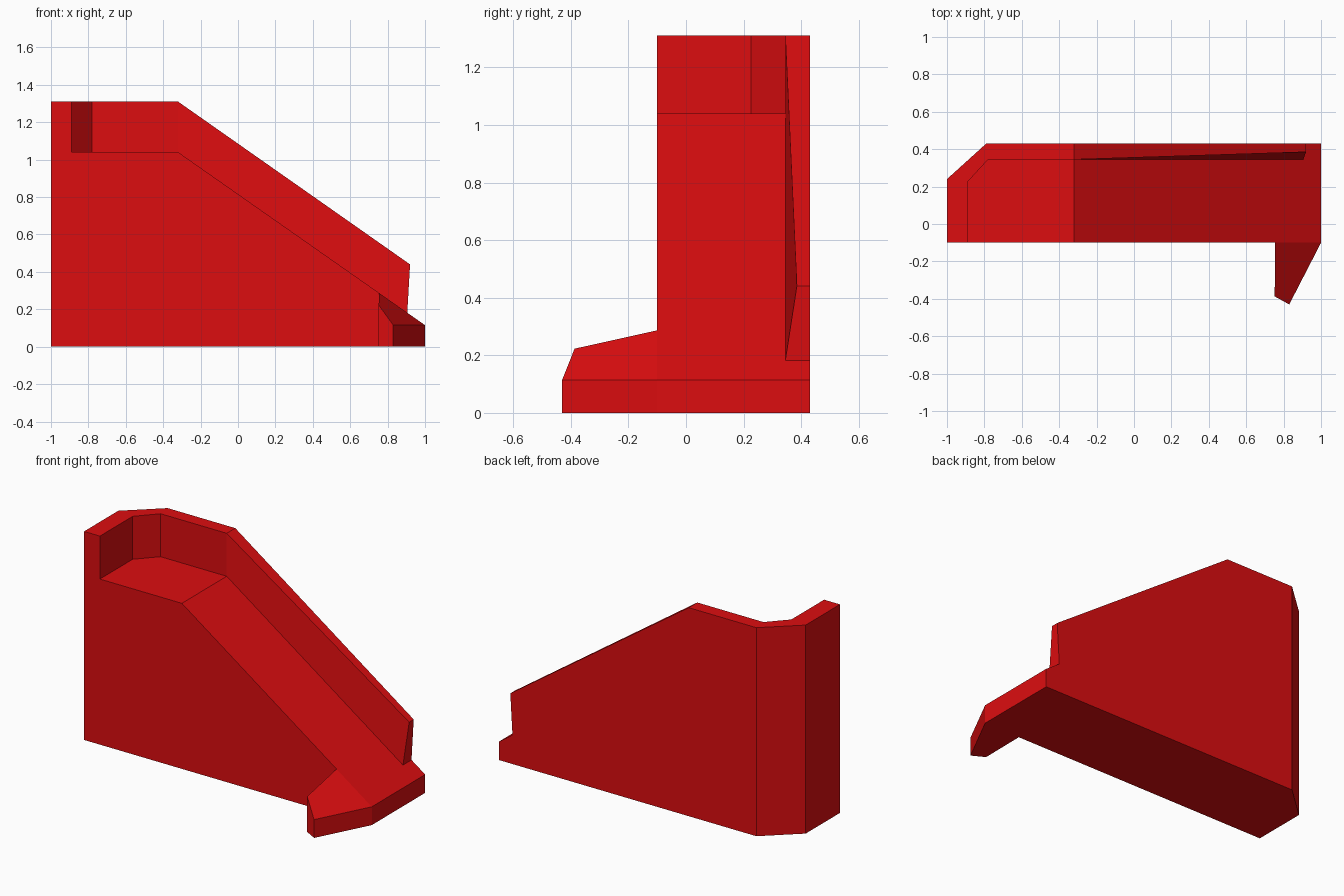
import bpy
import bmesh

cube = bpy.data.objects.get("Cube")
if cube:
    bpy.data.objects.remove(cube, do_unlink=True)

red = bpy.data.materials.new("bright_red")
red.use_nodes = True
red.diffuse_color = (0.72, 0.004, 0.005, 1)
red.node_tree.nodes["Principled BSDF"].inputs["Base Color"].default_value = red.diffuse_color

FRONT, BACK, INNER = -0.1, 0.43, 0.345
DECK, TOP, LIP = 1.04, 1.31, 0.115
KNEE, END = -0.32, 0.905


def ramp(x):
    """Height of the sloping deck at x."""
    return DECK + (LIP - DECK) * (x - KNEE) / (1 - KNEE)


def finish(name, bm):
    bmesh.ops.recalc_face_normals(bm, faces=bm.faces[:])
    mesh = bpy.data.meshes.new(name)
    bm.to_mesh(mesh)
    bm.free()
    mesh.materials.append(red)
    obj = bpy.data.objects.new(name, mesh)
    bpy.context.collection.objects.link(obj)
    return obj


# Slide body with its raised wall, as one closed shell
bm = bmesh.new()


def row(points):
    return [bm.verts.new(p) for p in points]


inner_path = [(-0.89, FRONT), (-0.89, 0.225), (-0.78, INNER), (KNEE, INNER)]
outer_path = [(-1, FRONT), (-1, 0.24), (-0.79, BACK), (KNEE, BACK)]
foot_line = row([(x, y, DECK) for x, y in inner_path] + [(END, INNER, ramp(END))])
inner_top = row([(x, y, TOP) for x, y in inner_path] + [(0.92, 0.385, 0.44)])
outer_top = row([(x, y, TOP) for x, y in outer_path] + [(0.92, BACK, 0.44)])
ground = row([(x, y, 0) for x, y in outer_path[:3]] + [(1, BACK, 0), (1, FRONT, 0)])
knee, lip_front, lip_back, wall_end = row([
    (KNEE, FRONT, DECK), (1, FRONT, LIP), (1, BACK, LIP), (END, BACK, ramp(END))])

# Inner side and rim of the wall
for lower, upper in ((foot_line, inner_top), (inner_top, outer_top)):
    for i in range(4):
        bm.faces.new((lower[i], lower[i + 1], upper[i + 1], upper[i]))

# Left-hand end and cut corner
for i in range(2):
    bm.faces.new((ground[i], ground[i + 1], outer_top[i + 1], outer_top[i]))

# Back, wall end, front, platform, ramp, lip and underside
bm.faces.new([ground[2]] + outer_top[2:] + [wall_end, lip_back, ground[3]])
bm.faces.new((foot_line[4], inner_top[4], outer_top[4], wall_end))
bm.faces.new((ground[0], outer_top[0], inner_top[0], foot_line[0],
              knee, lip_front, ground[4]))
bm.faces.new(foot_line[:4] + [knee])
bm.faces.new((knee, foot_line[3], foot_line[4], wall_end, lip_back, lip_front))
bm.faces.new((ground[4], lip_front, lip_back, ground[3]))
bm.faces.new(ground)
finish("slide_body", bm)

# Flared spur at the bottom of the ramp
bm = bmesh.new()
plan = [(1, FRONT, LIP), (0.83, -0.43, LIP), (0.752, -0.387, 0.223), (0.755, FRONT, ramp(0.755))]
base = row([(x, y, 0) for x, y, z in plan])
crown = row(plan)
for i in range(4):
    j = (i + 1) % 4
    bm.faces.new((base[i], base[j], crown[j], crown[i]))
bm.faces.new(base)
bm.faces.new(crown)
finish("ramp_spur", bm)
